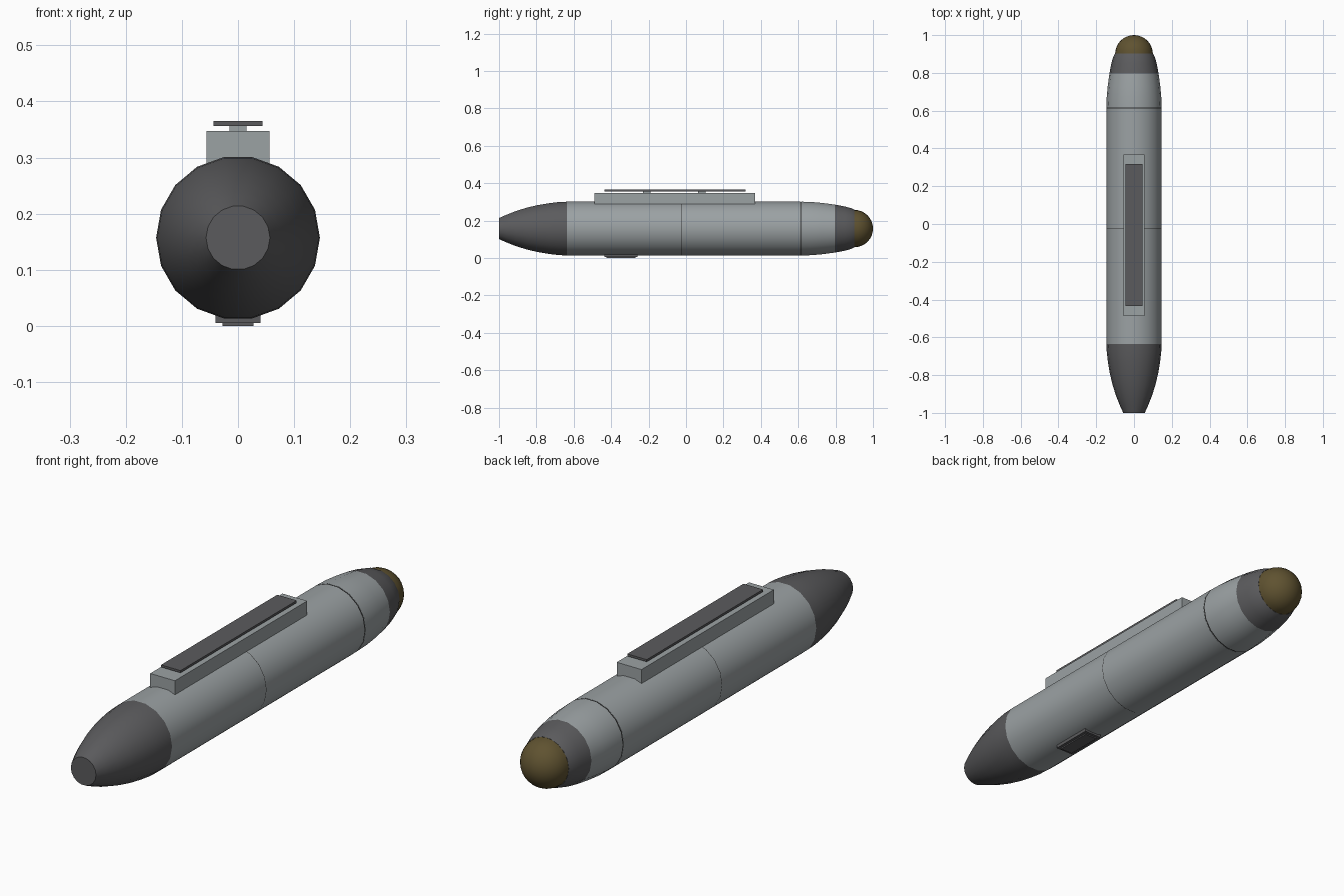
import bpy, bmesh, math

if "Cube" in bpy.data.objects:
    bpy.data.objects.remove(bpy.data.objects["Cube"])

AXIS_Z = 0.157
R = 0.146


def material(name, rgb):
    m = bpy.data.materials.new(name)
    m.diffuse_color = (*rgb, 1)
    m.use_nodes = True
    m.node_tree.nodes["Principled BSDF"].inputs["Base Color"].default_value = m.diffuse_color
    return m


LIGHT = material("light grey", (0.33, 0.36, 0.37))
DARK = material("dark grey", (0.105, 0.105, 0.11))
BRASS = material("dull brass", (0.115, 0.085, 0.03))
SEAM = material("seam black", (0.03, 0.03, 0.03))


def finish(name, bm, mat, smooth=False):
    bmesh.ops.recalc_face_normals(bm, faces=bm.faces)
    mesh = bpy.data.meshes.new(name)
    bm.to_mesh(mesh)
    bm.free()
    ob = bpy.data.objects.new(name, mesh)
    bpy.context.collection.objects.link(ob)
    mesh.materials.append(mat)
    if smooth:
        bpy.ops.object.select_all(action='DESELECT')
        ob.select_set(True)
        bpy.context.view_layer.objects.active = ob
        bpy.ops.object.shade_smooth_by_angle(angle=math.radians(35))
    return ob


def lathe(name, profile, mat, sides=18):
    """Turn (y, radius) pairs around the long axis, capping open ends."""
    bm = bmesh.new()
    rings = []
    for y, r in profile:
        if r == 0:
            rings.append([bm.verts.new((0, y, AXIS_Z))])
            continue
        rings.append([bm.verts.new((r * math.cos(a), y, AXIS_Z + r * math.sin(a)))
                      for a in (2 * math.pi * i / sides for i in range(sides))])
    for a, b in zip(rings, rings[1:]):
        for i in range(sides):
            j = (i + 1) % sides
            bm.faces.new((a[i], a[j], b[0]) if len(b) == 1 else (a[i], a[j], b[j], b[i]))
    for ring in (rings[0], rings[-1]):
        if len(ring) > 1:
            bm.faces.new(ring)
    return finish(name, bm, mat, True)


def box(name, x, y0, y1, z0, z1, mat):
    bm = bmesh.new()
    bmesh.ops.create_cube(bm, size=1)
    for v in bm.verts:
        v.co = (v.co.x * 2 * x, y0 + (v.co.y + 0.5) * (y1 - y0), z0 + (v.co.z + 0.5) * (z1 - z0))
    return finish(name, bm, mat)


# Hull, from the blunt tail to the nose
lathe("tail_cone", [(-1, 0.057), (-0.96, 0.075), (-0.91, 0.095), (-0.85, 0.114),
                    (-0.79, 0.128), (-0.73, 0.138), (-0.68, 0.144), (-0.635, R)], DARK)
lathe("rear_hull", [(-0.635, R), (-0.026, R)], LIGHT)
lathe("middle_seam", [(-0.026, R), (-0.0235, R)], SEAM)
lathe("front_hull", [(-0.0235, R), (0.611, R)], LIGHT)
lathe("nose_seam", [(0.611, R - 0.001), (0.617, R - 0.001)], SEAM)
lathe("nose_section", [(0.617, R), (0.67, 0.1445), (0.73, 0.139), (0.797, 0.13)], LIGHT)
lathe("nose_collar", [(0.797, 0.13), (0.85, 0.12), (0.885, 0.11), (0.902, 0.101)], DARK)

# Rounded nose cap
lathe("nose_dome", [(0.9 + 0.1 * math.sin(t), 0.1 * math.cos(t) if k < 8 else 0)
                    for k, t in ((k, k * math.pi / 16) for k in range(9))], BRASS, 24)

# Top rail with raised plate
box("rail_base", 0.056, -0.488, 0.368, 0.28, 0.347, LIGHT)
for y in (-0.21, 0.085):
    box("rail_post", 0.015, y - 0.02, y + 0.02, 0.345, 0.358, LIGHT)
box("rail_plate", 0.044, -0.435, 0.317, 0.356, 0.365, DARK)

# Belly hatch
box("belly_hatch", 0.04, -0.437, -0.258, 0.005, 0.03, DARK)
box("belly_hatch_panel", 0.028, -0.425, -0.27, 0.0, 0.006, DARK)
